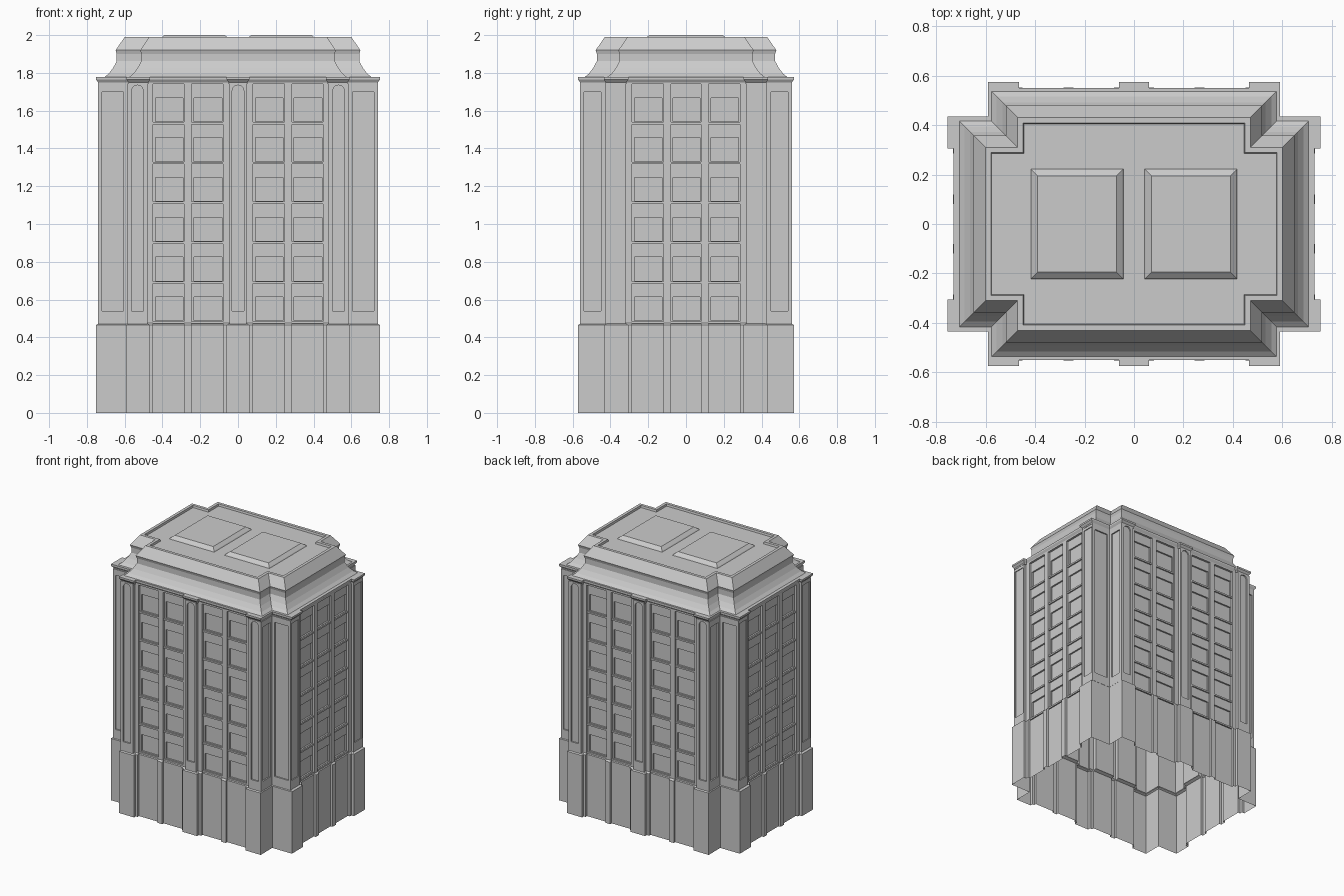
import bpy, bmesh, math
from mathutils import Matrix, Vector

cube = bpy.data.objects.get("Cube")
if cube:
    bpy.data.objects.remove(cube)

stone = bpy.data.materials.new("grey stone")
stone.use_nodes = True
GREY = (0.6, 0.6, 0.6, 1)
stone.diffuse_color = GREY
stone.node_tree.nodes["Principled BSDF"].inputs["Base Color"].default_value = GREY


def finish(bm, name):
    bmesh.ops.remove_doubles(bm, verts=bm.verts, dist=1e-5)
    mesh = bpy.data.meshes.new(name)
    bm.to_mesh(mesh)
    bm.free()
    mesh.materials.append(stone)
    obj = bpy.data.objects.new(name, mesh)
    bpy.context.collection.objects.link(obj)
    return obj


def loft(bm, loops, cap=False):
    rows = [[bm.verts.new(p) for p in loop] for loop in loops]
    for a, b in zip(rows, rows[1:]):
        for i in range(len(a)):
            j = (i + 1) % len(a)
            bm.faces.new((a[i], a[j], b[j], b[i]))
    if cap:
        bm.faces.new(rows[-1])


# Each facade uses u across, v up and w outward, turned about z
def place(turn, u, v, w):
    return Matrix.Rotation(turn * math.pi / 2, 3, 'Z') @ Vector((u, -w, v))


SIDE = 0.18     # the short facades stand this much further out
FRONT_STEPS = [(.045, "P"), (.08, "W"), (.245, "R"), (.285, "W"),
               (.45, "R"), (.48, "W"), (.575, "P")]
SIDE_STEPS = [(.08, "R"), (.12, "W"), (.285, "R"), (.32, "W"), (.42, "P")]


def facade(steps, level, grow, out):
    """Symmetric plan line of pilasters, walls and window recesses."""
    half, start = [], 0
    for i, (u, kind) in enumerate(steps):
        nxt = steps[i + 1][1] if i + 1 < len(steps) else ""
        end = u + grow if kind == "P" else u - grow if nxt == "P" else u
        w = level[kind] + out
        if start:
            half.append((start, w))
        half.append((end, w))
        start = end
    return [(-u, w) for u, w in reversed(half)] + half


def footprint(z, pilaster, wall, recess, grow):
    level = {"P": pilaster, "W": wall, "R": recess}
    front = facade(FRONT_STEPS, level, grow, 0)
    side = facade(SIDE_STEPS, level, grow, SIDE)
    loop = []
    for turn in range(4):
        line, other = (side, front) if turn % 2 else (front, side)
        loop += [place(turn, u, z, w) for u, w in line]
        loop.append(place(turn, line[-1][0], z, other[-1][0]))
    return loop


# Building shell, open underneath
bm = bmesh.new()
base = (.573, .552, .535, .015)
shaft = (.552, .54, .512, 0)
lintel = (.56, .54, .54, .005)
cornice = (.573, .55, .55, .015)
loft(bm, [footprint(0, *base), footprint(.465, *base),
          footprint(.475, *shaft), footprint(1.74, *shaft),
          footprint(1.74, *lintel), footprint(1.75, *lintel),
          footprint(1.765, *cornice), footprint(1.778, *cornice)], cap=True)
finish(bm, "building_shell")


def frame(bm, turn, outer, inner, w, depth, arch=False):
    """Raised plate with a rectangular or arched opening."""
    a0, a1, b0, b1 = outer
    u0, u1, v0, v1 = inner
    hole, edge = [(u0, v0), (u1, v0)], [(a0, b0), (a1, b0)]
    n = 10 if arch else 1
    mid, r = (u0 + u1) / 2, (u1 - u0) / 2
    for i in range(n + 1):
        c, s = math.cos(math.pi * i / n), math.sin(math.pi * i / n)
        hole.append((mid + r * c, v1 - r + r * s if arch else v1))
        edge.append(((a0 + a1) / 2 + (a1 - a0) / 2 * c, b1))
    loft(bm, [[place(turn, u, v, ww) for u, v in pts] for pts, ww in
              ((edge, w), (edge, w + depth), (hole, w + depth), (hole, w))])


# Arched pilaster panels and plain corner panels
pilasters, corners = bmesh.new(), bmesh.new()
for turn in range(4):
    short = turn % 2
    if not short:
        for c, h in ((-.5325, .0525), (0, .045), (.5325, .0525)):
            frame(pilasters, turn, (c - h, c + h, .47, 1.745),
                  (c - .031, c + .031, .54, 1.735), .552, .01, True)
    else:
        for s in (-1, 1):
            a, b = sorted((s * .32, s * .43))
            frame(pilasters, turn, (a, b, .47, 1.745),
                  (a + .012, b - .012, .54, 1.72), .552 + SIDE, .006)
    lo, hi, face = (.43, .56, .575) if short else (.585, .74, .42)
    for s in (-1, 1):
        a, b = sorted((s * lo, s * hi))
        frame(corners, turn, (a, b, .47, 1.745),
              (a + .02, b - .02, .54, 1.70), face, .01)
finish(pilasters, "pilaster_panels")
finish(corners, "corner_panels")


def box(bm, turn, u0, u1, v0, v1, w0, w1):
    vs = [bm.verts.new(place(turn, u, v, w))
          for w in (w0, w1) for v in (v0, v1) for u in (u0, u1)]
    for f in ((4, 5, 7, 6), (0, 1, 5, 4), (2, 6, 7, 3), (0, 4, 6, 2), (1, 3, 7, 5)):
        bm.faces.new([vs[i] for i in f])


# Six storeys of windows with sills
windows, sills = bmesh.new(), bmesh.new()
for turn in range(4):
    short = turn % 2
    columns = [(-.285, -.12), (-.08, .08), (.12, .285)] if short else \
        [(-.45, -.285), (-.245, -.08), (.08, .245), (.285, .45)]
    w = .512 + (SIDE if short else 0)
    for a, b in columns:
        for row in range(6):
            z = .485 + row * .211
            frame(windows, turn, (a, b, z, z + .2),
                  (a + .012, b - .006, z + .003, z + .128), w, .012)
            box(sills, turn, a, b, z - .012, z, w, w + .022)
finish(windows, "window_frames")
finish(sills, "window_sills")


# Flared roof with a shallow parapet
def cross(d, z):
    long_x, wing_y, body_x, body_y = .71 - d, .42 - d, .58 - d, .54 - d
    corner = [(long_x, wing_y), (body_x, wing_y), (body_x, body_y)]
    loop = []
    for sx, sy in ((1, 1), (-1, 1), (-1, -1), (1, -1)):
        pts = corner if sx == sy else corner[::-1]
        loop += [(sx * x, sy * y, z) for x, y in pts]
    return loop


bm = bmesh.new()
loft(bm, [cross(d, z) for d, z in
          ((0, 1.775), (.025, 1.795), (.048, 1.825), (.068, 1.862), (.068, 1.90),
           (.062, 1.92), (.11, 1.99), (.132, 1.99), (.135, 1.975))], cap=True)
finish(bm, "roof")

# Two bevelled skylights
for name, cx in (("left_skylight", .23), ("right_skylight", -.23)):
    bm = bmesh.new()
    loft(bm, [[(cx + sx * (.187 - d), sy * (.222 - d), z)
               for sx, sy in ((-1, -1), (1, -1), (1, 1), (-1, 1))]
              for d, z in ((0, 1.975), (.004, 1.981), (.027, 2.0))], cap=True)
    finish(bm, name)
